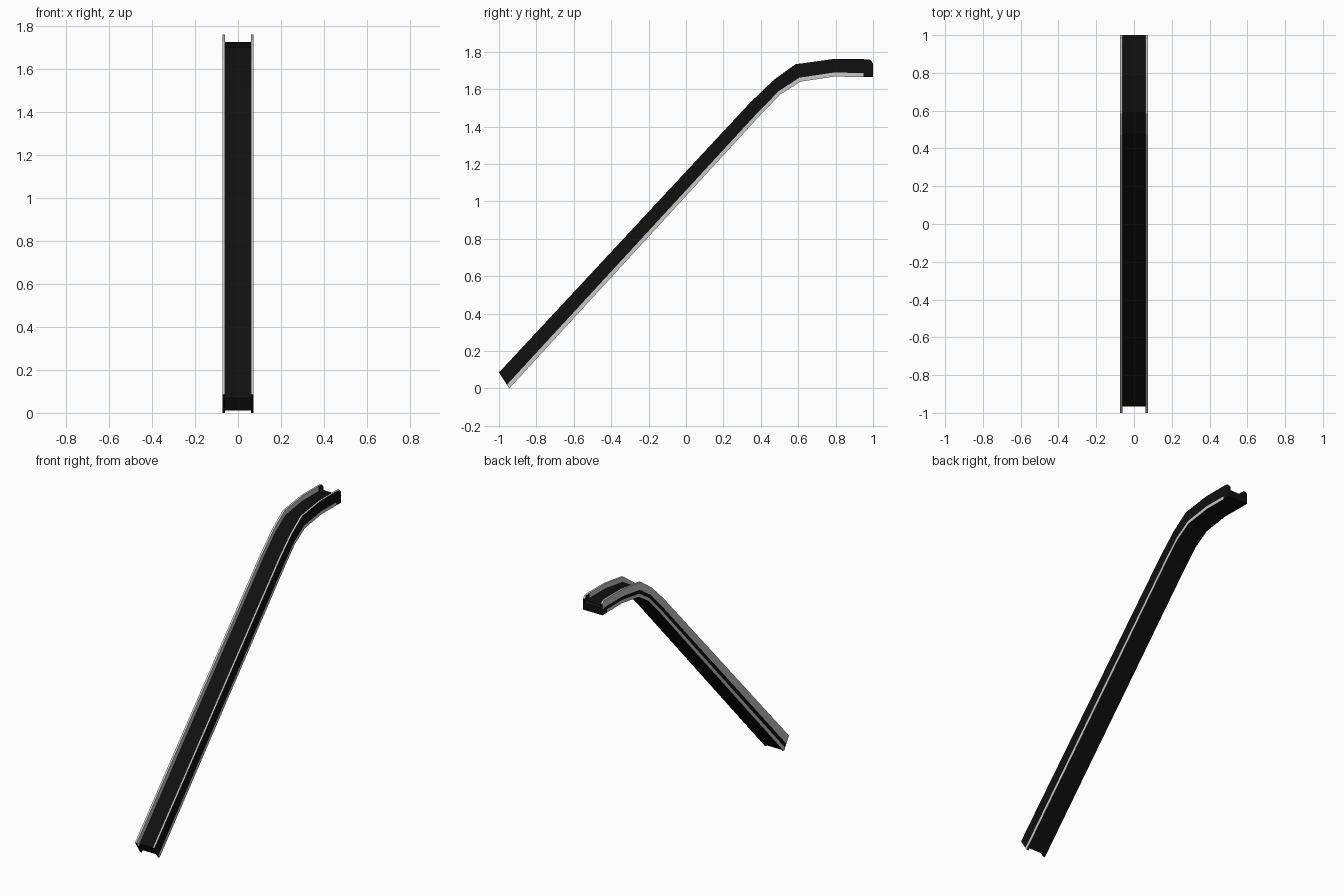
import bpy, bmesh

if "Cube" in bpy.data.objects:
    bpy.data.objects.remove(bpy.data.objects["Cube"])


def material(name, rgb):
    m = bpy.data.materials.new(name)
    m.diffuse_color = (*rgb, 1)
    m.use_nodes = True
    m.node_tree.nodes["Principled BSDF"].inputs["Base Color"].default_value = m.diffuse_color
    return m


MATS = [material("black rubber", (0.005, 0.005, 0.005)),
        material("light grey metal", (0.58, 0.58, 0.58))]
BLACK, GREY = 0, 1

# side profile: (top y, top z, bottom y, bottom z) from the foot to the upper end
PATH = [(-1.0, .085, -.945, 0), (.34, 1.525, .41, 1.475), (.47, 1.65, .505, 1.572),
        (.585, 1.733, .612, 1.64), (.78, 1.76, .79, 1.667), (.95, 1.76, .95, 1.665),
        (.985, 1.757, .985, 1.665), (1.0, 1.738, 1.0, 1.665)]
HALF, INNER, BELT = .073, .06, .36   # outer / inner half width, belt depth fraction


def loft(name, section, mats, path):
    """Sweep a closed section of (x, depth fraction) along the path."""
    bm = bmesh.new()
    rings = []
    for ty, tz, by, bz in path:
        rings.append([bm.verts.new((x, ty + (by - ty) * t, tz + (bz - tz) * t))
                      for x, t in section])
    n = len(section)
    for k, (a, b) in enumerate(zip(rings, rings[1:])):
        for i in range(n):
            j = (i + 1) % n
            f = bm.faces.new((a[i], a[j], b[j], b[i]))
            # outer sides turn black past the end of the trim
            past_end = path[k][0] > .94
            f.material_index = BLACK if past_end and section[i][1] != 0 else mats[i]
    for ring in (rings[0], rings[-1]):
        bm.faces.new(ring).material_index = BLACK
    bmesh.ops.recalc_face_normals(bm, faces=bm.faces[:])
    me = bpy.data.meshes.new(name)
    bm.to_mesh(me)
    bm.free()
    for m in MATS:
        me.materials.append(m)
    ob = bpy.data.objects.new(name, me)
    bpy.context.collection.objects.link(ob)
    return ob


# side walls: grey inner face and rim, lower trim strip on the outside
for name, s, upper in (("left_wall", -1, GREY), ("right_wall", 1, BLACK)):
    section = [(s * INNER, 1), (s * INNER, BELT), (s * INNER, 0), (s * HALF, 0),
               (s * HALF, .52), (s * HALF, .77), (s * HALF, 1)]
    loft(name, section, [BLACK, GREY, GREY, upper, BLACK, GREY, BLACK], PATH)

# moving belt between the walls, starting slightly inside the foot
belt_path = [(-.985, .101, -.935, .011)] + PATH[1:]
loft("belt", [(-INNER, BELT), (INNER, BELT), (INNER, 1), (-INNER, 1)],
     [BLACK] * 4, belt_path)
